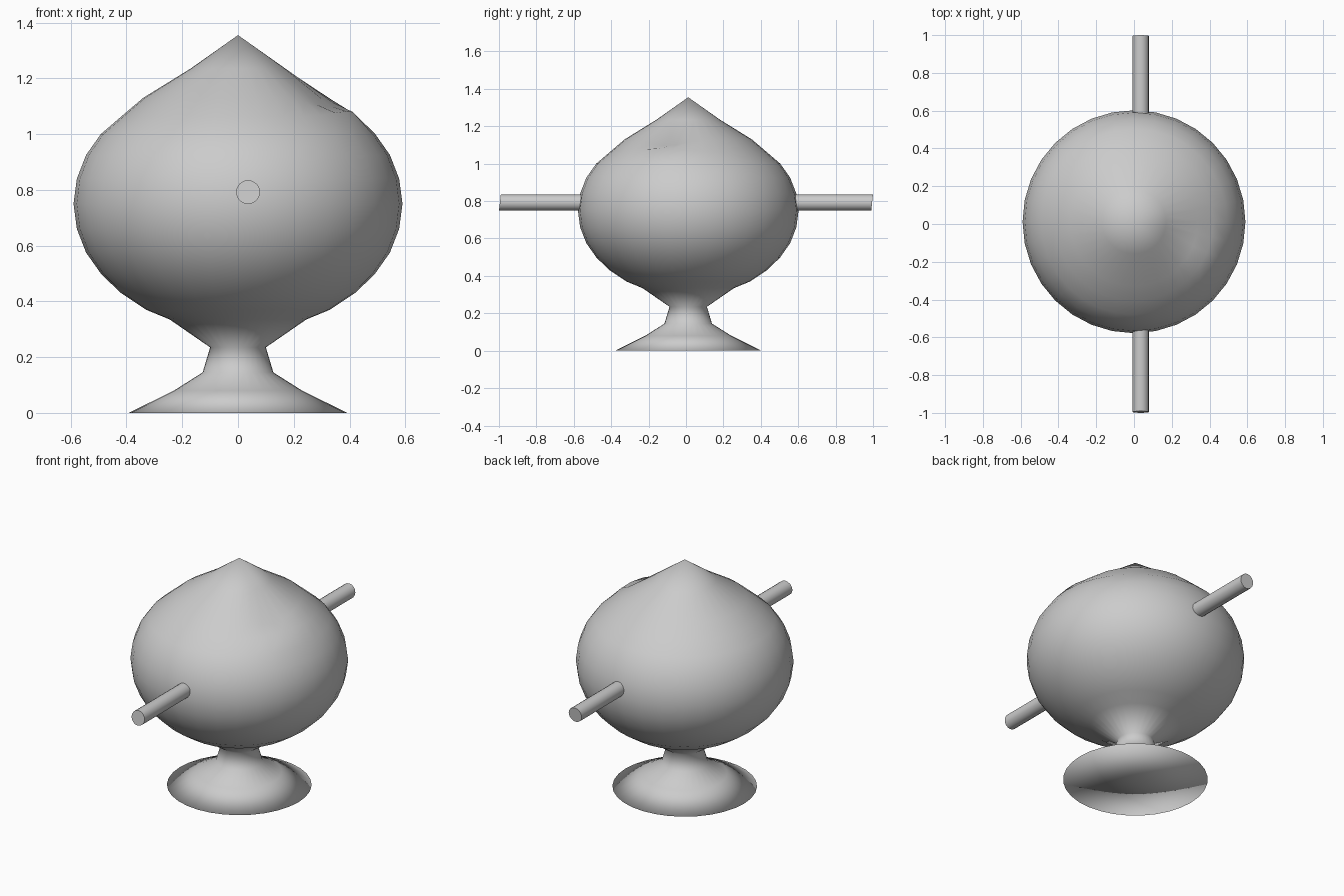
import bpy, bmesh, math

cube = bpy.data.objects.get("Cube")
if cube:
    bpy.data.objects.remove(cube, do_unlink=True)

# One plain grey for everything
grey = bpy.data.materials.new("light grey")
grey.use_nodes = True
colour = (0.6, 0.6, 0.6, 1)
grey.diffuse_color = colour
grey.node_tree.nodes["Principled BSDF"].inputs["Base Color"].default_value = colour

SEGMENTS = 32
CENTRE_Y = 0.012


def lathe(name, profile, shift=None):
    """Spin (radius, height) points around z; zero radius makes a pole."""
    bm = bmesh.new()
    rings = []
    for r, z in profile:
        if r == 0:
            rings.append([bm.verts.new((0, CENTRE_Y, z))] * SEGMENTS)
            continue
        ring = []
        for i in range(SEGMENTS):
            a = 2 * math.pi * i / SEGMENTS
            dz = shift(r, z, a) if shift else 0
            ring.append(bm.verts.new((r * math.cos(a), CENTRE_Y + r * math.sin(a), z + dz)))
        rings.append(ring)
    for low, high in zip(rings, rings[1:]):
        for i in range(SEGMENTS):
            j = (i + 1) % SEGMENTS
            corners = list(dict.fromkeys((low[i], low[j], high[j], high[i])))
            bm.faces.new(corners).smooth = True
    bmesh.ops.recalc_face_normals(bm, faces=bm.faces)
    return finish(name, bm)


def finish(name, bm):
    mesh = bpy.data.meshes.new(name)
    bm.to_mesh(mesh)
    bm.free()
    mesh.materials.append(grey)
    ob = bpy.data.objects.new(name, mesh)
    bpy.context.collection.objects.link(ob)
    return ob


def dent(r, z, a):
    """Shallow dent with a raised lip on one shoulder."""
    delta = (a + 0.35 + math.pi) % (2 * math.pi) - math.pi
    fade = math.exp(-(delta / 0.4) ** 2)
    if z > 1.1 and 0.3 < r < 0.4:
        return -0.035 * fade
    if z > 1.04 and 0.4 < r < 0.45:
        return 0.02 * fade
    return 0


# Flared foot, narrow neck, round bowl and pointed lid in one turned surface
lathe("turned_body", [
    (0, 0), (0.392, 0), (0.23, 0.08), (0.127, 0.145), (0.1, 0.235),
    (0.245, 0.335), (0.33, 0.37), (0.42, 0.43), (0.49, 0.497),
    (0.545, 0.575), (0.578, 0.66), (0.59, 0.75), (0.578, 0.84),
    (0.545, 0.925), (0.492, 1.0), (0.42, 1.062), (0.34, 1.13),
    (0.17, 1.235), (0, 1.355),
], dent)

# Straight rod through the bowl, with slightly slanted ends
bm = bmesh.new()
bmesh.ops.create_cone(bm, cap_ends=True, segments=16, radius1=0.043, radius2=0.043, depth=1.99)
for v in bm.verts:
    x, y, z = v.co
    v.co = (x + 0.036, z + 0.11 * y, y + 0.792)
bmesh.ops.recalc_face_normals(bm, faces=bm.faces)
for f in bm.faces:
    f.smooth = len(f.verts) == 4
for e in bm.edges:
    e.smooth = all(len(f.verts) == 4 for f in e.link_faces)
finish("rod", bm)
